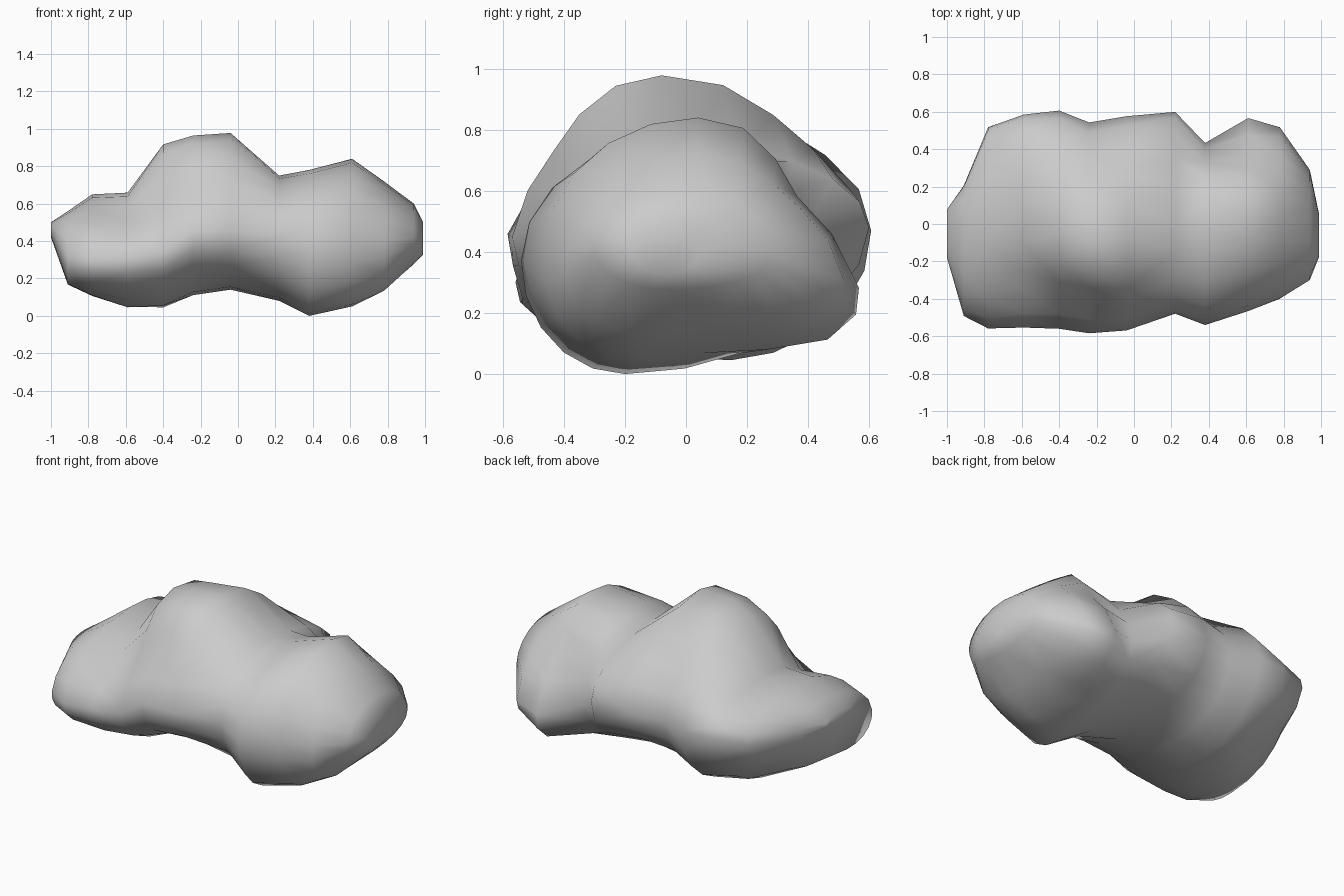
import bpy, bmesh
from math import sin, cos, pi, exp
from mathutils import Vector

SIDES = 20
# Cross-sections along x: x, front y, back y, bottom z, top z,
# height of widest point front / back, y of the crest, y of the belly
SECTIONS = [
    (-1.00, -0.18, 0.08, 0.42, 0.50, 0.46, 0.46, -0.05, -0.05),
    (-0.91, -0.48, 0.22, 0.17, 0.56, 0.32, 0.42, 0.00, -0.25),
    (-0.78, -0.56, 0.53, 0.10, 0.65, 0.30, 0.45, 0.10, -0.05),
    (-0.59, -0.58, 0.59, 0.03, 0.66, 0.31, 0.47, 0.10, 0.12),
    (-0.40, -0.58, 0.61, 0.04, 0.92, 0.34, 0.47, -0.05, 0.15),
    (-0.24, -0.61, 0.55, 0.11, 0.97, 0.46, 0.46, -0.10, 0.08),
    (-0.04, -0.58, 0.58, 0.14, 0.98, 0.45, 0.46, -0.08, 0.00),
    (0.22, -0.48, 0.60, 0.08, 0.75, 0.42, 0.48, 0.00, -0.10),
    (0.38, -0.54, 0.43, 0.00, 0.78, 0.37, 0.36, 0.00, -0.20),
    (0.61, -0.46, 0.53, 0.06, 0.84, 0.40, 0.29, 0.04, -0.15),
    (0.78, -0.38, 0.50, 0.15, 0.72, 0.40, 0.31, 0.04, -0.05),
    (0.94, -0.29, 0.29, 0.28, 0.60, 0.42, 0.40, 0.00, -0.02),
    (0.99, -0.17, 0.05, 0.33, 0.50, 0.41, 0.41, -0.05, -0.06),
]
# Sculpt strokes: centre x, y, z, radius, push (+ bulge, - dent)
STROKES = [
    (-0.25, -0.46, 0.74, 0.24, -0.13),  # hollow in front of the peak
    (-0.58, -0.45, 0.50, 0.20, -0.10),  # valley above the front left nub
    (-0.88, -0.46, 0.20, 0.15, 0.03),   # front left nub
    (-0.20, 0.40, 0.80, 0.24, -0.08),   # straight back slope of the peak
    (-0.75, 0.35, 0.15, 0.25, -0.09),   # undercut at back left
    (0.62, 0.44, 0.15, 0.20, 0.08),     # full lower back of right lobe
    (0.62, 0.42, 0.62, 0.20, -0.08),    # sloping upper back of right lobe
    (0.78, -0.30, 0.20, 0.20, 0.06),    # full lower front of right lobe
]


def ring(bm, x, yf, yb, z0, z1, zf, zb, yt, yd):
    """Lopsided oval through its front, back, crest and belly points."""
    verts = []
    for i in range(SIDES):
        c, s = cos(2 * pi * i / SIDES), sin(2 * pi * i / SIDES)
        yc = yt if s > 0 else yd
        zc = zb if c > 0 else zf
        y = yc + (yb - yc) * c if c > 0 else yc + (yc - yf) * c
        z = zc + (z1 - zc) * s if s > 0 else zc + (zc - z0) * s
        verts.append(bm.verts.new((x, y, z)))
    return verts


def sculpt(bm, x, y, z, radius, push):
    """Soft push away from (or toward) the long axis of the cloud."""
    centre = Vector((x, y, z))
    for v in bm.verts:
        w = exp(-((v.co - centre).length / radius) ** 2)
        out = Vector((0, v.co.y, v.co.z - 0.42)).normalized()
        v.co += out * push * w


# Lumpy cloud body, skinned from section to section
bm = bmesh.new()
rings = [ring(bm, *s) for s in SECTIONS]
for stroke in STROKES:
    sculpt(bm, *stroke)
for a, b in zip(rings, rings[1:]):
    for i in range(SIDES):
        j = (i + 1) % SIDES
        bm.faces.new((a[i], a[j], b[j], b[i]))
bm.faces.new(rings[0])
bm.faces.new(rings[-1])
bmesh.ops.triangulate(bm, faces=bm.faces[:])
bmesh.ops.recalc_face_normals(bm, faces=bm.faces[:])
mesh = bpy.data.meshes.new("cloud_body")
bm.to_mesh(mesh)
bm.free()
for p in mesh.polygons:
    p.use_smooth = True
cloud = bpy.data.objects.new("cloud_body", mesh)
bpy.context.collection.objects.link(cloud)
